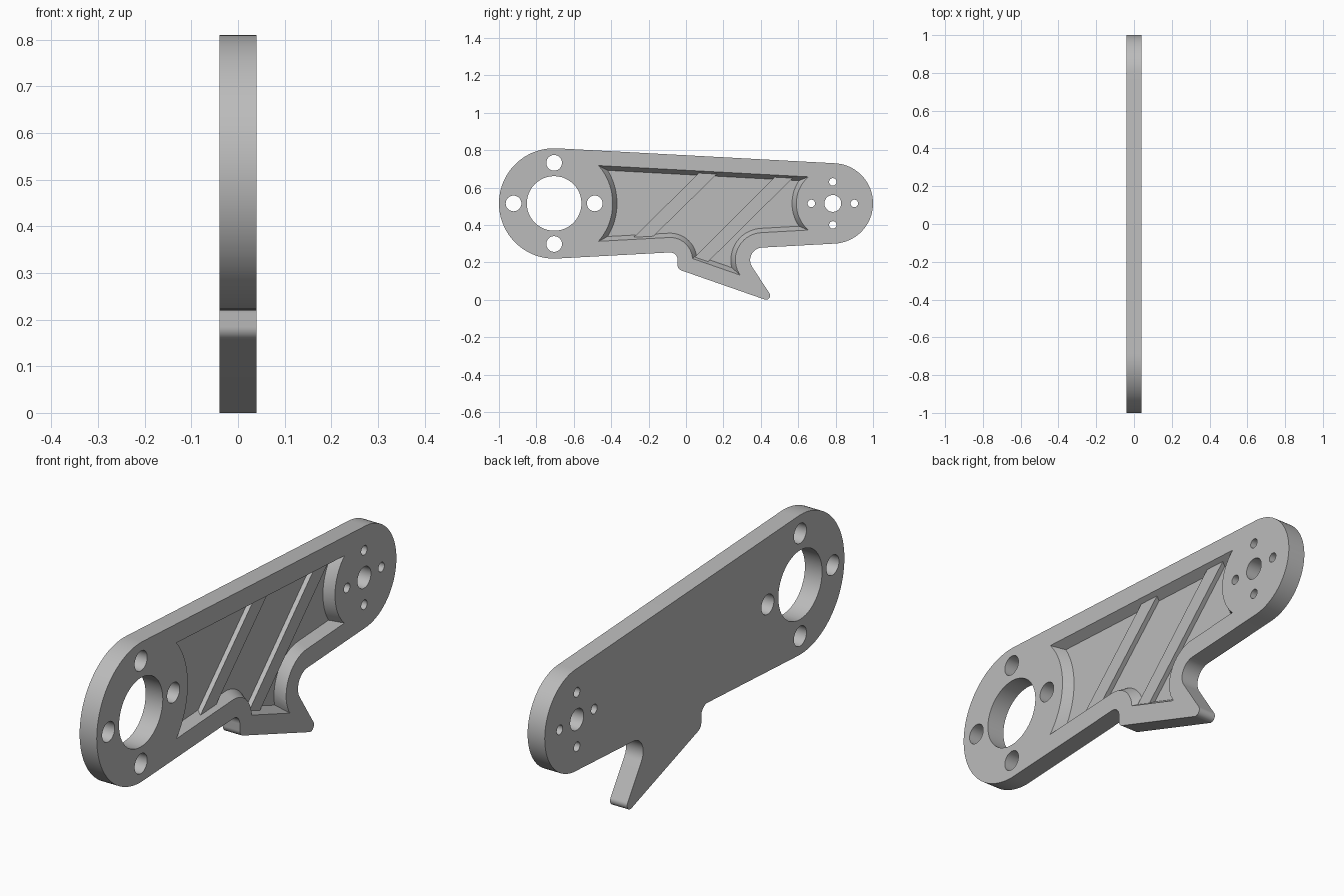
import bpy, bmesh
from math import sin, cos, radians, degrees, acos

if "Cube" in bpy.data.objects:
    bpy.data.objects.remove(bpy.data.objects["Cube"])

HALF = 0.04                       # half the plate thickness
HUB1, R1 = (-0.705, 0.515), 0.295  # large hub
HUB2, R2 = (0.785, 0.515), 0.215   # small hub
NOTCH, RN = (-0.085, 0.213), 0.04  # fillet beside the hook
THROAT, RT = (0.41, 0.212), 0.067  # fillet behind the hook
TIP, RTIP = (0.428, 0.022), 0.022  # hook point
TAPER = 3.08                       # slope of the long edges, degrees
SLANT = 250.8                      # outward normal of the hook's lower edge

grey = bpy.data.materials.new("grey_plastic")
grey.diffuse_color = (0.5, 0.5, 0.5, 1)
grey.use_nodes = True
grey.node_tree.nodes["Principled BSDF"].inputs["Base Color"].default_value = grey.diffuse_color


def arc(c, r, a0, a1, n):
    return [(c[0] + r * cos(radians(a0 + (a1 - a0) * i / n)),
             c[1] + r * sin(radians(a0 + (a1 - a0) * i / n))) for i in range(n + 1)]


def loft(name, lower, upper, x0, x1):
    """Solid between two matching (y, z) loops at x0 and x1."""
    bm = bmesh.new()
    a = [bm.verts.new((x0, y, z)) for y, z in lower]
    b = [bm.verts.new((x1, y, z)) for y, z in upper]
    n = len(a)
    bm.faces.new(a[::-1])
    bm.faces.new(b)
    for i in range(n):
        j = (i + 1) % n
        bm.faces.new((a[i], a[j], b[j], b[i]))
    bmesh.ops.recalc_face_normals(bm, faces=bm.faces)
    me = bpy.data.meshes.new(name)
    bm.to_mesh(me)
    bm.free()
    me.materials.append(grey)
    ob = bpy.data.objects.new(name, me)
    bpy.context.collection.objects.link(ob)
    return ob


def pocket_loop(x):
    """Drafted pocket outline at height x."""
    i = (HALF - x) * 0.577
    o = 0.08 + i
    ra, rb, rn, rt = 0.313 + i, 0.195 + i, RN + o, RT + o
    a1 = 86.92 - degrees(acos((R1 - o) / ra))
    a2 = 93.08 - TAPER * 2 + degrees(acos((R2 - o) / rb))
    nx, nz = -cos(radians(SLANT)), -sin(radians(SLANT))

    def slant_angle(c, r):
        h = (c[0] - TIP[0]) * nx + (c[1] - TIP[1]) * nz + RTIP - o
        return degrees(acos(h / r))
    return (arc(HUB1, ra, a1, -a1, 24)
            + arc(NOTCH, rn, 90 + TAPER, SLANT + slant_angle(NOTCH, rn) - 360, 16)
            + arc(THROAT, rt, SLANT - slant_angle(THROAT, rt), 90 + TAPER, 16)
            + arc(HUB2, rb, 360 - a2, a2, 20))


# Arm plate outline
outline = (arc(HUB1, R1, 90 - TAPER, 270 + TAPER, 48)
           + arc(NOTCH, RN, 90 + TAPER, 0, 12)
           + arc((-0.015, 0.185), 0.03, 180, SLANT, 8)
           + arc(TIP, RTIP, SLANT, 393.4, 12)
           + arc(THROAT, RT, 213.4, 90 + TAPER, 16)
           + arc(HUB2, R2, 270 + TAPER, 450 - TAPER, 40))
plate = loft("arm_plate", outline, outline, -HALF, HALF)

# Pocket and hub holes
cutters = [loft("pocket_cutter", pocket_loop(0), pocket_loop(0.05), 0, 0.05)]


def hole(y, z, r, n):
    ring = arc((y, z), r, 0, 360 - 360 / n, n - 1)
    cutters.append(loft("hole_cutter", ring, ring, -0.1, 0.1))


for (y, z), bore, ring, bolt in ((HUB1, 0.146, 0.217, 0.042), (HUB2, 0.045, 0.115, 0.02)):
    hole(y, z, bore, 48)
    for dy, dz in ((1, 0), (-1, 0), (0, 1), (0, -1)):
        hole(y + dy * ring, z + dz * ring, bolt, 32)

bpy.context.view_layer.objects.active = plate
for c in cutters:
    mod = plate.modifiers.new("cut", 'BOOLEAN')
    mod.operation = 'DIFFERENCE'
    mod.solver = 'EXACT'
    mod.object = c
    bpy.ops.object.modifier_apply(modifier=mod.name)
for c in cutters:
    bpy.data.objects.remove(c)

plate.select_set(True)
bpy.ops.object.shade_smooth_by_angle(angle=radians(30))

# Diagonal ribs on the pocket floor, ends buried in the walls
E = 0.02
for name, (a, b, c, d) in {
    "front_rib": ((-0.28, 0.334), (-0.18, 0.334), (0.168, 0.674), (0.072, 0.68)),
    "rear_rib": ((0.04, 0.222), (0.115, 0.20), (0.575, 0.655), (0.478, 0.66)),
}.items():
    quad = [(a[0] - E, a[1] - E), (b[0] - E, b[1] - E), (c[0] + E, c[1] + E), (d[0] + E, d[1] + E)]
    loft(name, quad, quad, -0.01, 0.02)
